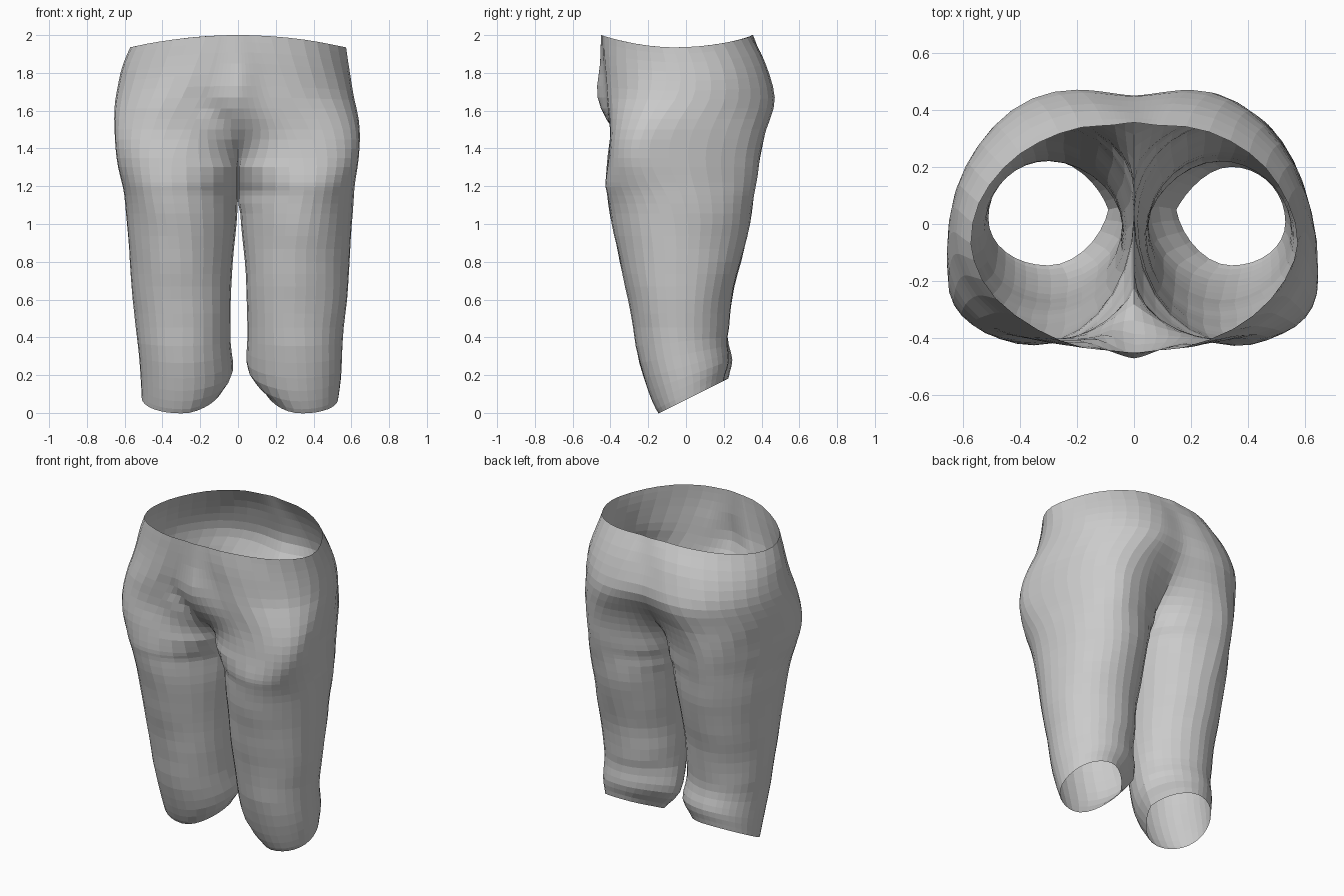
import bpy, bmesh, math
from mathutils import Vector, noise

if "Cube" in bpy.data.objects:
    bpy.data.objects.remove(bpy.data.objects["Cube"])

# Key levels: z, outer x (left, right), inner x, bulge x, front y, back y, centre front y, centre back y
LEVELS = [
    (2.00, .570, .570, .000, .10, -.440, .345, -.450, .355),
    (1.85, .620, .590, .000, .14, -.435, .420, -.455, .410),
    (1.67, .650, .615, .000, .20, -.420, .470, -.468, .450),
    (1.50, .655, .645, .000, .29, -.405, .425, -.385, .355),
    (1.35, .638, .635, .000, .345, -.415, .390, -.225, .225),
    (1.22, .615, .617, .000, .35, -.425, .370, -.060, .110),
    (1.15, .605, .610, .000, .345, -.415, .360, .040, .040),
    (1.00, .590, .600, .008, .32, -.390, .335, .000, .000),
    (0.80, .575, .592, .028, .305, -.35, .290, -.02, -.02),
    (0.60, .555, .577, .038, .30, -.305, .240, -.03, -.03),
    (0.38, .530, .555, .040, .295, -.265, .222, .010, .010),
    (0.19, .515, .545, .027, .29, -.200, .245, .060, .060),
    (0.07, .510, .530, .090, .30, -.145, .225, .050, .050),
]
CROTCH = 1.15
STEPS = 3


def spline(a, b, c, d, t):
    return b + .5 * t * (c - a + t * (2*a - 5*b + 4*c - d + t * (3*(b - c) + d - a)))


def all_levels():
    rows = []
    for i in range(len(LEVELS) - 1):
        q = [LEVELS[min(max(i + k, 0), len(LEVELS) - 1)] for k in (-1, 0, 1, 2)]
        for s in range(STEPS):
            rows.append([spline(*v, s / STEPS) for v in zip(*q)])
    rows.append(list(LEVELS[-1]))
    for r in rows:
        if r[0] <= CROTCH + 1e-5:      # closed leg ring
            r[7] = r[8] = (r[7] + r[8]) / 2
            r[3] = max(r[3], 0)
        else:                          # open half ring ending on the centre seam
            r[3] = 0
    return rows


def inner_arc(xi, yc, bx, y, n):
    """Curve from the centre or inseam to the fullest point of the leg."""
    k = min(1, abs(y - yc) / .25)
    pts = []
    for i in range(n):
        t = i / n
        a = t * math.pi / 2
        u = (1 - k) * t + k * (1 - math.cos(a))
        v = (1 - k) * t * t * (3 - 2 * t) + k * math.sin(a)
        pts.append((xi + (bx - xi) * u, yc + (y - yc) * v))
    return pts


def outer_arc(bx, y, xo, ym, e, n):
    """Quarter superellipse from the fullest point to the outer side."""
    pts = []
    for i in range(n + 1):
        a = i / n * math.pi / 2
        pts.append((bx + (xo - bx) * math.sin(a) ** (2 / e),
                    ym + (y - ym) * max(math.cos(a), 0) ** (2 / e)))
    return pts


def half_ring(row, side):
    z, xl, xr, xi, bx, yf, yb, cf, cb = row
    xo = xl if side < 0 else xr
    hem = min(max((.45 - z) / .35, 0), 1)
    if side > 0:                       # right hem sits a little further out
        xi, bx, yb = xi + .05 * hem ** 3, bx + .04 * hem, yb - .025 * hem
        xi += .008 if z < 1.1 else 0
    hip = math.exp(-((z - 1.42) / .25) ** 2)
    ym = (yf + yb) / 2 - .02 - .17 * hip
    waist = min(max((z - 1.6) / .4, 0), 1)
    ring = inner_arc(xi, cf, bx, yf, 7) + outer_arc(bx, yf, xo, ym, 2.05 + .3 * hip - .3 * waist, 8)
    ring += outer_arc(bx, yb, xo, ym, 2, 9)[::-1][1:]
    ring += inner_arc(xi, cb, bx, yb, 7)[::-1]
    out = []
    for x, y in ring:
        p = Vector((side * x, y, z))
        # dipped waist and slanted hem
        p.z -= .065 * (x / .57) ** 2 * waist
        p.z += hem * (.5 * y + .02 * max(0, 1 - x / .25))
        # groin fold on one side
        if side < 0 and y < 0:
            d = .85 * x - .53 * (z - 1.4)
            p.y += .03 * math.exp(-(d / .06) ** 2 - ((z - 1.56) / .11) ** 2) * min(1, x / .06)
        # soft cloth wrinkles
        amp = .008 * min(1, x / .15) * (1 - hem)
        n = noise.noise_vector(Vector((p.x * 4, p.y * 4, p.z * 5)))
        out.append(p + amp * Vector((n.x, n.y, 0)))
    return out


# Trousers: two lofted halves welded along the centre seam
bm = bmesh.new()
rows = all_levels()
for side in (-1, 1):
    rings = [[bm.verts.new(p) for p in half_ring(r, side)] for r in rows]
    for a, b in zip(rings, rings[1:]):
        for i in range(len(a) - 1):
            f = (a[i], a[i + 1], b[i + 1], b[i])
            bm.faces.new(f if side < 0 else f[::-1])
bmesh.ops.remove_doubles(bm, verts=bm.verts, dist=.0008)
bmesh.ops.recalc_face_normals(bm, faces=bm.faces)

mesh = bpy.data.meshes.new("trousers")
bm.to_mesh(mesh)
bm.free()
trousers = bpy.data.objects.new("trousers", mesh)
bpy.context.collection.objects.link(trousers)
